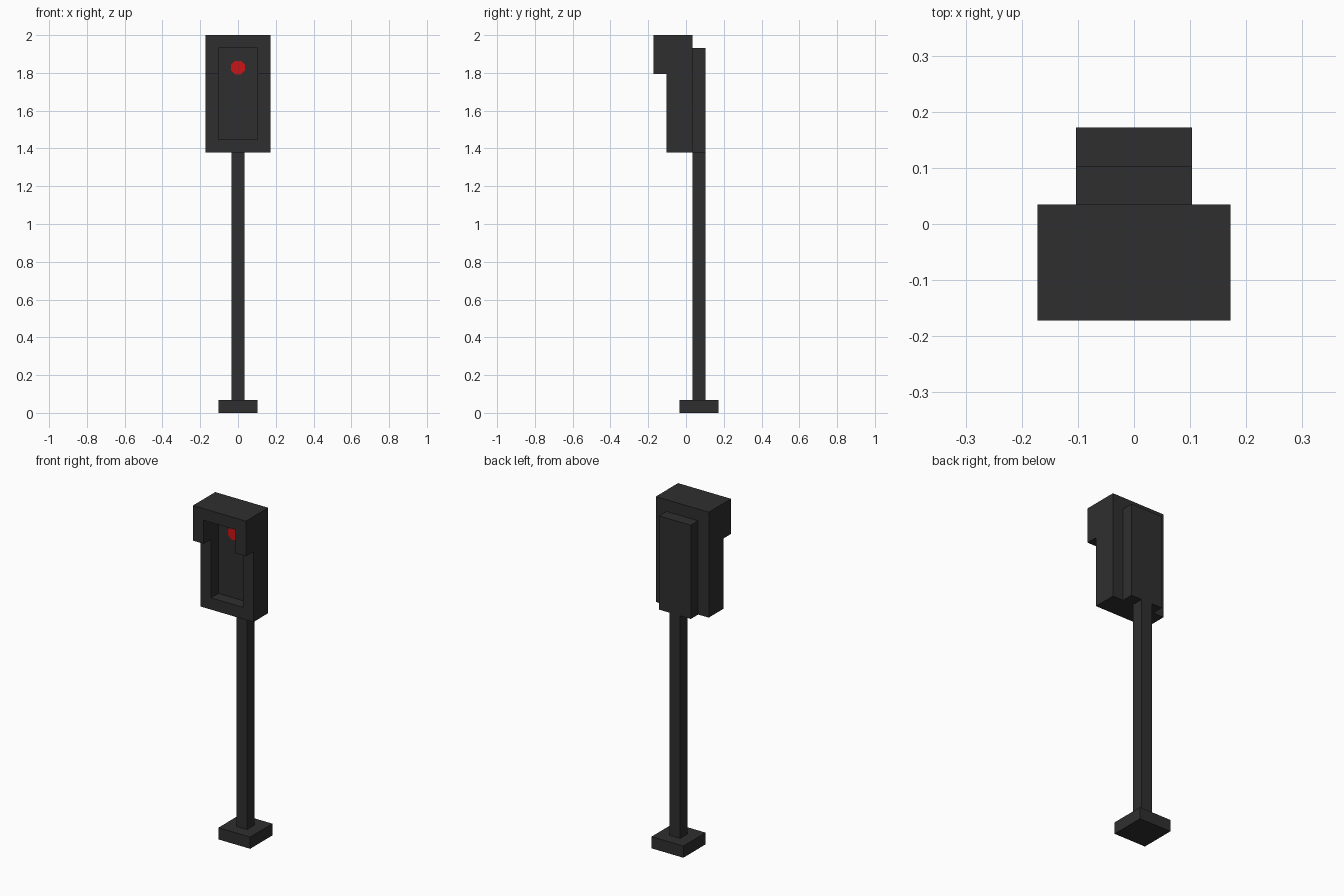
import bpy, bmesh, math

if "Cube" in bpy.data.objects:
    bpy.data.objects.remove(bpy.data.objects["Cube"])

U = 2.0 / 29  # the model sits on a 29-step height grid


def material(name, rgb):
    m = bpy.data.materials.new(name)
    m.diffuse_color = (*rgb, 1)
    m.use_nodes = True
    m.node_tree.nodes["Principled BSDF"].inputs["Base Color"].default_value = m.diffuse_color
    return m


DARK = material("dark_grey", (0.028, 0.028, 0.028))
RED = material("signal_red", (0.6, 0.007, 0.008))


def extrude(name, points, start, offset, mat):
    """Extrude a closed profile (3D points) along an offset vector."""
    bm = bmesh.new()
    face = bm.faces.new([bm.verts.new([(p[i] + start[i]) * U for i in range(3)]) for p in points])
    new = bmesh.ops.extrude_face_region(bm, geom=[face])["geom"]
    verts = [g for g in new if isinstance(g, bmesh.types.BMVert)]
    bmesh.ops.translate(bm, verts=verts, vec=[c * U for c in offset])
    bmesh.ops.recalc_face_normals(bm, faces=bm.faces)
    me = bpy.data.meshes.new(name)
    bm.to_mesh(me)
    bm.free()
    me.materials.append(mat)
    ob = bpy.data.objects.new(name, me)
    bpy.context.collection.objects.link(ob)
    return ob


def box(name, x, y, z, mat=DARK):
    """Box centred on x with half width x, and y / z ranges."""
    pts = [(-x, y[0], z[0]), (x, y[0], z[0]), (x, y[1], z[0]), (-x, y[1], z[0])]
    return extrude(name, pts, (0, 0, 0), (0, 0, z[1] - z[0]), mat)


# foot, pole and back plate
box("base", 1.5, (-0.5, 2.5), (0, 1))
box("pole", 0.5, (0.5, 1.5), (1, 20))
box("back_plate", 1.5, (0.5, 1.5), (20, 28))

# signal head: side profile with the hood stepping forward
side = [(0.5, 20), (0.5, 29), (-2.5, 29), (-2.5, 26), (-1.5, 26), (-1.5, 20)]
head = extrude("signal_head", [(0, y, z) for y, z in side], (-2.5, 0, 0), (5, 0, 0), DARK)

# front recess, cut through hood and casing
cutter = box("recess_cutter", 1.5, (-4, -0.5), (21, 28))
cutter.hide_render = True
mod = head.modifiers.new("recess", "BOOLEAN")
mod.operation = "DIFFERENCE"
mod.solver = "EXACT"
mod.object = cutter
bpy.context.view_layer.objects.active = head
bpy.ops.object.modifier_apply(modifier=mod.name)
bpy.data.objects.remove(cutter)

# red lamp: thin octagonal plate on the recess wall
r = 0.53 / math.cos(math.pi / 8)
ring = [(r * math.cos(a), 0, r * math.sin(a))
        for a in (math.pi / 8 + i * math.pi / 4 for i in range(8))]
extrude("red_lamp", ring, (0, -0.5, 26.5), (0, -0.08, 0), RED)
